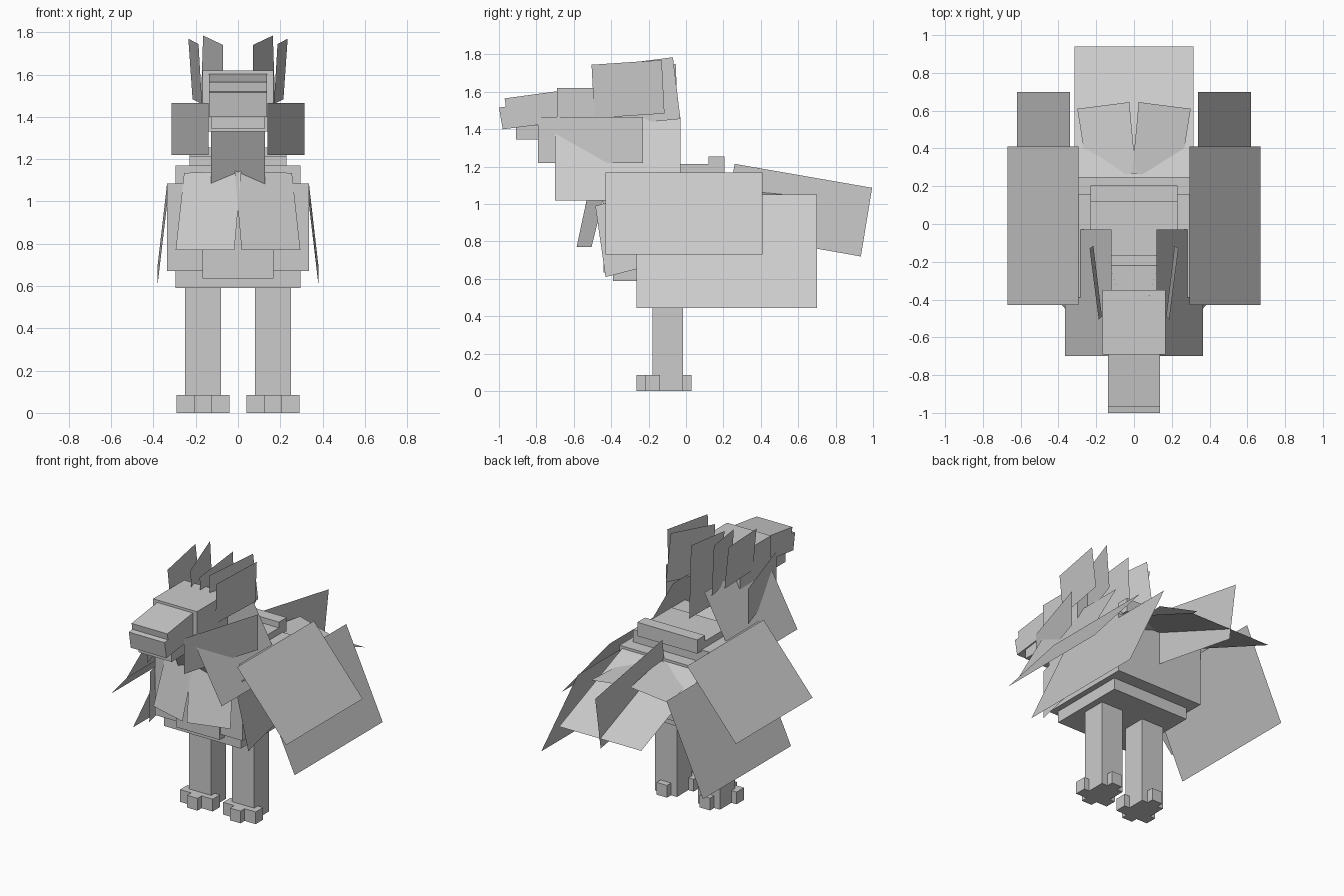
import bpy
import bmesh

default_cube = bpy.data.objects.get("Cube")
if default_cube:
    bpy.data.objects.remove(default_cube, do_unlink=True)

grey = bpy.data.materials.new("plain grey")
grey.use_nodes = True
grey.diffuse_color = (0.6, 0.6, 0.6, 1)
grey.node_tree.nodes["Principled BSDF"].inputs["Base Color"].default_value = grey.diffuse_color


def finish(name, bm):
    """Turn a bmesh into a flat shaded object."""
    mesh = bpy.data.meshes.new(name)
    bm.to_mesh(mesh)
    bm.free()
    mesh.materials.append(grey)
    obj = bpy.data.objects.new(name, mesh)
    bpy.context.collection.objects.link(obj)
    return obj


def box(name, x_range, y_range, z_range):
    bm = bmesh.new()
    bmesh.ops.create_cube(bm, size=1)
    for vert in bm.verts:
        for axis, (low, high) in enumerate((x_range, y_range, z_range)):
            vert.co[axis] = low if vert.co[axis] < 0 else high
    return finish(name, bm)


def centred_box(name, half_width, y_range, z_range):
    return box(name, (-half_width, half_width), y_range, z_range)


def side_prism(name, half_width, profile):
    """Extrude a side profile of (y, z) points across x."""
    bm = bmesh.new()
    face = bm.faces.new([bm.verts.new((-half_width, y, z)) for y, z in profile])
    extruded = bmesh.ops.extrude_face_region(bm, geom=[face])["geom"]
    moved = [part for part in extruded if isinstance(part, bmesh.types.BMVert)]
    bmesh.ops.translate(bm, verts=moved, vec=(2 * half_width, 0, 0))
    bmesh.ops.recalc_face_normals(bm, faces=bm.faces)
    return finish(name, bm)


def plate(name, corners):
    bm = bmesh.new()
    bm.faces.new([bm.verts.new(corner) for corner in corners])
    return finish(name, bm)


def plate_pair(name, corners):
    """Make a thin feather plate and its mirror image, both facing outward."""
    plate("left_" + name, corners)
    plate("right_" + name, [(-x, y, z) for x, y, z in reversed(corners)])


def wing_pair(name, inner_x, outer_x, front, back, top, bottom):
    """Make a pair of rectangular plates sloping down and outward."""
    plate_pair(name, [(inner_x, front, top), (outer_x, front, bottom),
                      (outer_x, back, bottom), (inner_x, back, top)])


# Body, stacked from nested blocks
centred_box("body_core", 0.295, (-0.39, 0.16), (0.59, 1.17))
centred_box("body_wide_band", 0.335, (-0.43, 0.25), (0.67, 1.085))
centred_box("chest_block", 0.168, (-0.44, -0.3), (0.635, 1.08))
centred_box("back_plate", 0.23, (-0.17, 0.2), (1.16, 1.215))
centred_box("back_ridge", 0.23, (0.12, 0.205), (1.16, 1.255))

# Neck and head
side_prism("neck", 0.128, [(-0.62, 1.36), (-0.4, 0.95), (-0.22, 1.1), (-0.22, 1.17), (-0.36, 1.42)])
centred_box("head", 0.168, (-0.69, -0.35), (1.33, 1.62))
side_prism("upper_beak", 0.137, [(-0.97, 1.565), (-0.66, 1.607), (-0.66, 1.44),
                                 (-0.98, 1.4), (-1, 1.516), (-0.963, 1.521)])
centred_box("lower_beak", 0.128, (-0.91, -0.66), (1.345, 1.42))

# Legs and toes
for side, centre in (("left", 0.165), ("right", -0.165)):
    box(side + "_leg", (centre - 0.085, centre + 0.085), (-0.18, -0.015), (0, 0.62))
    toe = (centre - 0.04, centre + 0.04)
    box(side + "_front_toe", toe, (-0.265, -0.17), (0, 0.085))
    box(side + "_back_toe", toe, (-0.02, 0.03), (0, 0.085))
    box(side + "_side_toes", (centre - 0.125, centre + 0.125), (-0.22, -0.14), (0, 0.085))

# Wings and neck feathers
wing_pair("upper_wing", 0.295, 0.67, -0.43, 0.41, 1.17, 0.73)
wing_pair("lower_wing", 0.34, 0.62, -0.265, 0.7, 1.05, 0.445)
wing_pair("neck_feather", 0.12, 0.365, -0.7, -0.03, 1.465, 1.02)
plate_pair("cheek_feather", [(0.14, -0.79, 1.22), (0.315, -0.23, 1.22),
                             (0.315, -0.23, 1.465), (0.14, -0.79, 1.465)])
plate_pair("side_feather", [(0.38, -0.43, 0.61), (0.38, -0.08, 0.7),
                            (0.335, -0.14, 1.09), (0.335, -0.485, 0.99)])

# Chest feathers, crossing slightly at the top
plate_pair("chest_feather", [(0.017, -0.585, 0.77), (0.295, -0.505, 0.77),
                             (0.255, -0.415, 1.135), (-0.015, -0.505, 1.145)])

# Crest feathers on the head, with one upright in the middle
plate_pair("outer_crest", [(0.17, -0.49, 1.46), (0.215, -0.115, 1.484),
                           (0.235, -0.13, 1.77), (0.187, -0.505, 1.745)])
plate_pair("inner_crest", [(0.075, -0.4, 1.42), (0.176, -0.03, 1.455),
                           (0.165, -0.07, 1.785), (0.07, -0.42, 1.74)])
plate("middle_crest", [(0, -0.4, 1.25), (0, -0.035, 1.25), (0, -0.055, 1.75), (0, -0.42, 1.71)])

# Tail: one upright fin, a broad sloping fan and two short covers
plate("tail_fin", [(0, 0.2, 0.85), (0, 0.935, 0.72), (0, 0.995, 1.087), (0, 0.26, 1.215)])
plate("tail_fan", [(-0.315, 0.22, 1.08), (0.315, 0.22, 1.08),
                   (0.315, 0.94, 0.79), (-0.315, 0.94, 0.79)])
plate_pair("tail_cover", [(-0.01, 0.27, 1.075), (0.24, 0.23, 1.02),
                          (0.3, 0.61, 0.99), (0.025, 0.645, 1.04)])
